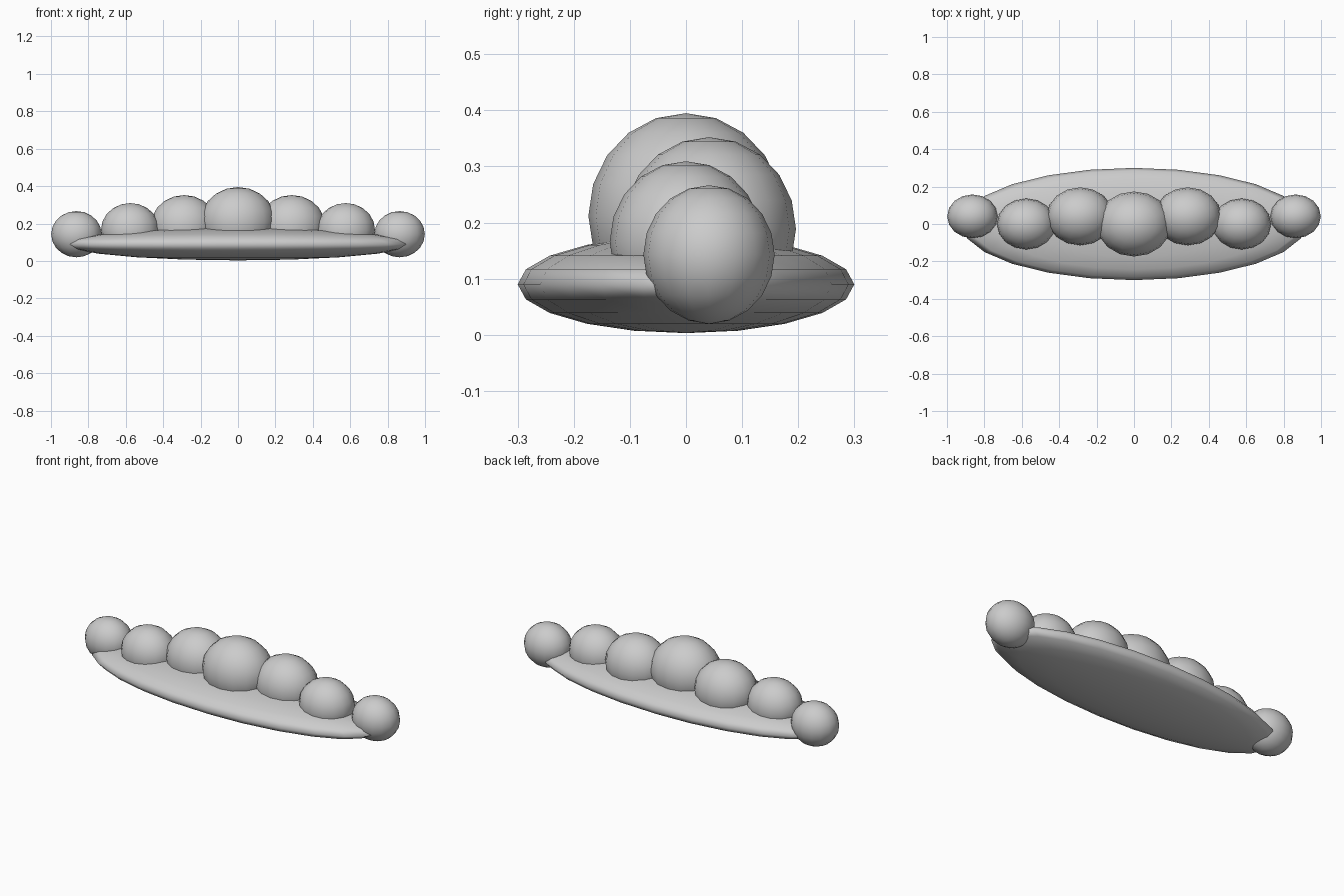
import bpy

if "Cube" in bpy.data.objects:
    bpy.data.objects.remove(bpy.data.objects["Cube"])

grey = bpy.data.materials.new("light grey")
grey.diffuse_color = (0.6, 0.6, 0.6, 1)
grey.use_nodes = True
grey.node_tree.nodes["Principled BSDF"].inputs["Base Color"].default_value = grey.diffuse_color


def ellipsoid(name, centre, radii, segments):
    bpy.ops.mesh.primitive_uv_sphere_add(segments=segments, ring_count=10, radius=1, location=centre)
    ob = bpy.context.object
    ob.name = name
    ob.scale = radii
    bpy.ops.object.transform_apply(location=False, rotation=False, scale=True)
    bpy.ops.object.shade_smooth()
    ob.data.materials.append(grey)


# Flat lens-shaped base
ellipsoid("base", (0, 0, 0.09), (0.923, 0.3, 0.087), 24)

# Row of balls, shrinking from the middle outwards and staggered in depth
for i in range(-3, 4):
    n = abs(i)
    ellipsoid(f"ball_{i + 4}",
              (0.288 * i, 0.041 * (n % 2), 0.212 - 0.023 * n),
              (0.2 - 0.0217 * n, 0.174 - 0.019 * n, 0.183 - 0.0198 * n), 16)
